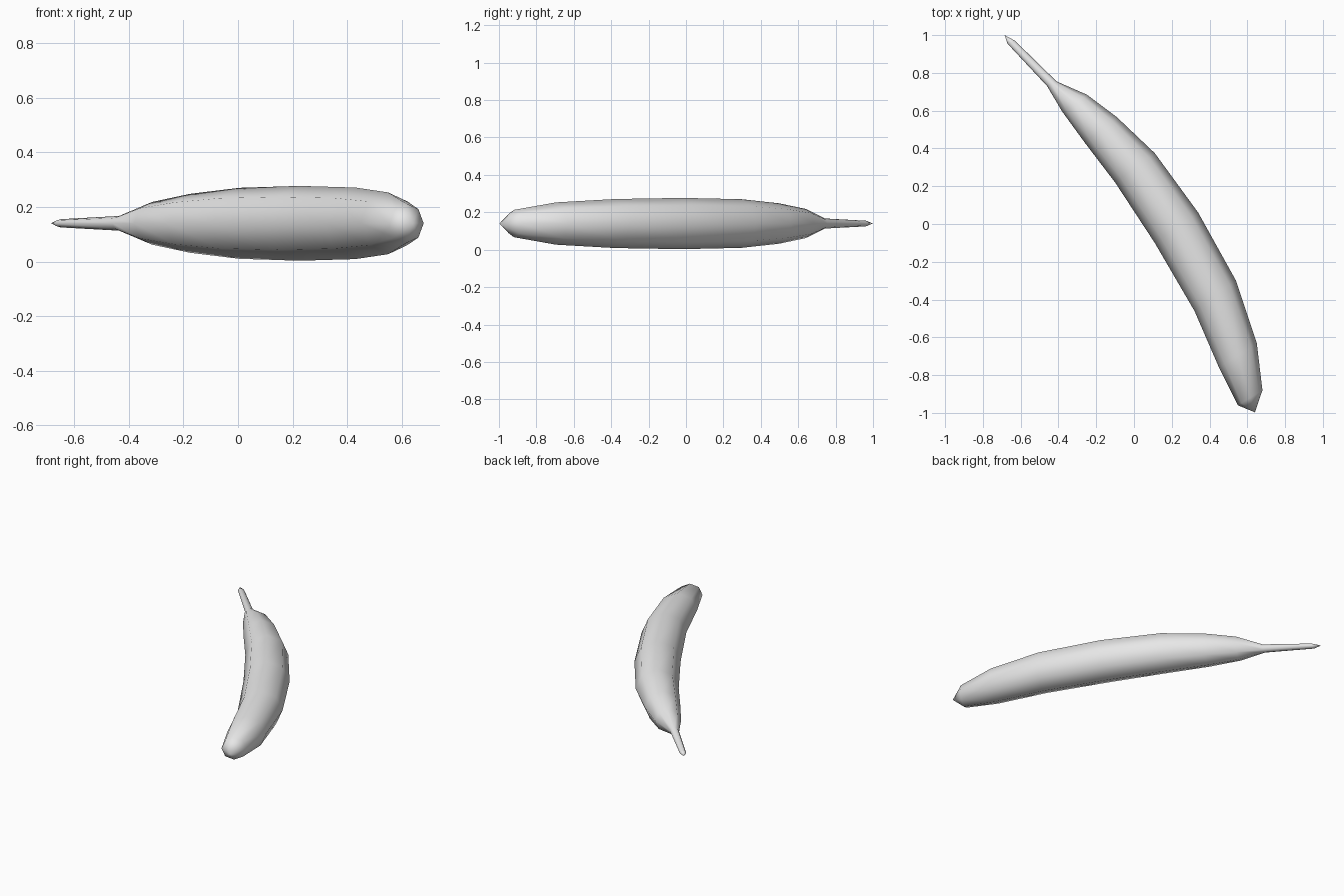
import bpy, bmesh, math
from mathutils import Vector

cube = bpy.data.objects.get("Cube")
if cube:
    bpy.data.objects.remove(cube, do_unlink=True)

SIDES = 8
MID_Z = 0.14

# Cross-sections from stem to blossom end: outer x, y, inner x, y, half height
SECTIONS = [
    (-0.63, 0.97, -0.67, 0.955, 0.015),
    (-0.41, 0.755, -0.46, 0.73, 0.027),
    (-0.25, 0.685, -0.38, 0.595, 0.078),
    (-0.09, 0.565, -0.26, 0.43, 0.108),
    (0.11, 0.375, -0.10, 0.22, 0.13),
    (0.34, 0.06, 0.11, -0.10, 0.137),
    (0.54, -0.30, 0.32, -0.46, 0.131),
    (0.65, -0.63, 0.45, -0.76, 0.113),
    (0.68, -0.88, 0.55, -0.96, 0.073),
]
STEM_TIP = (-0.685, 1.0, MID_Z)
BLOSSOM_TIP = (0.64, -0.997, MID_Z)


def add_ring(bm, ox, oy, ix, iy, half):
    """One elliptical cross-section spanning the outer and inner curve."""
    outer, inner = Vector((ox, oy, MID_Z)), Vector((ix, iy, MID_Z))
    centre, reach = (outer + inner) / 2, (outer - inner) / 2
    up = Vector((0, 0, half))
    angles = [math.tau * i / SIDES for i in range(SIDES)]
    return [bm.verts.new(centre + reach * math.cos(a) + up * math.sin(a)) for a in angles]


def cap(bm, ring, tip):
    """Close an end with a pointed fan."""
    apex = bm.verts.new(tip)
    for i in range(SIDES):
        bm.faces.new((ring[i], ring[(i + 1) % SIDES], apex))


# Curved fruit with stem, skinned as one surface
bm = bmesh.new()
rings = [add_ring(bm, *s) for s in SECTIONS]
for a, b in zip(rings, rings[1:]):
    for i in range(SIDES):
        j = (i + 1) % SIDES
        bm.faces.new((a[i], a[j], b[j], b[i]))
cap(bm, rings[0], STEM_TIP)
cap(bm, rings[-1], BLOSSOM_TIP)
bmesh.ops.recalc_face_normals(bm, faces=bm.faces)
for face in bm.faces:
    face.smooth = True

mesh = bpy.data.meshes.new("banana")
bm.to_mesh(mesh)
bm.free()
banana = bpy.data.objects.new("banana", mesh)
bpy.context.collection.objects.link(banana)

# Plain grey skin
skin = bpy.data.materials.new("light_grey")
skin.use_nodes = True
grey = (0.8, 0.8, 0.8, 1.0)
skin.diffuse_color = grey
skin.node_tree.nodes["Principled BSDF"].inputs["Base Color"].default_value = grey
mesh.materials.append(skin)
